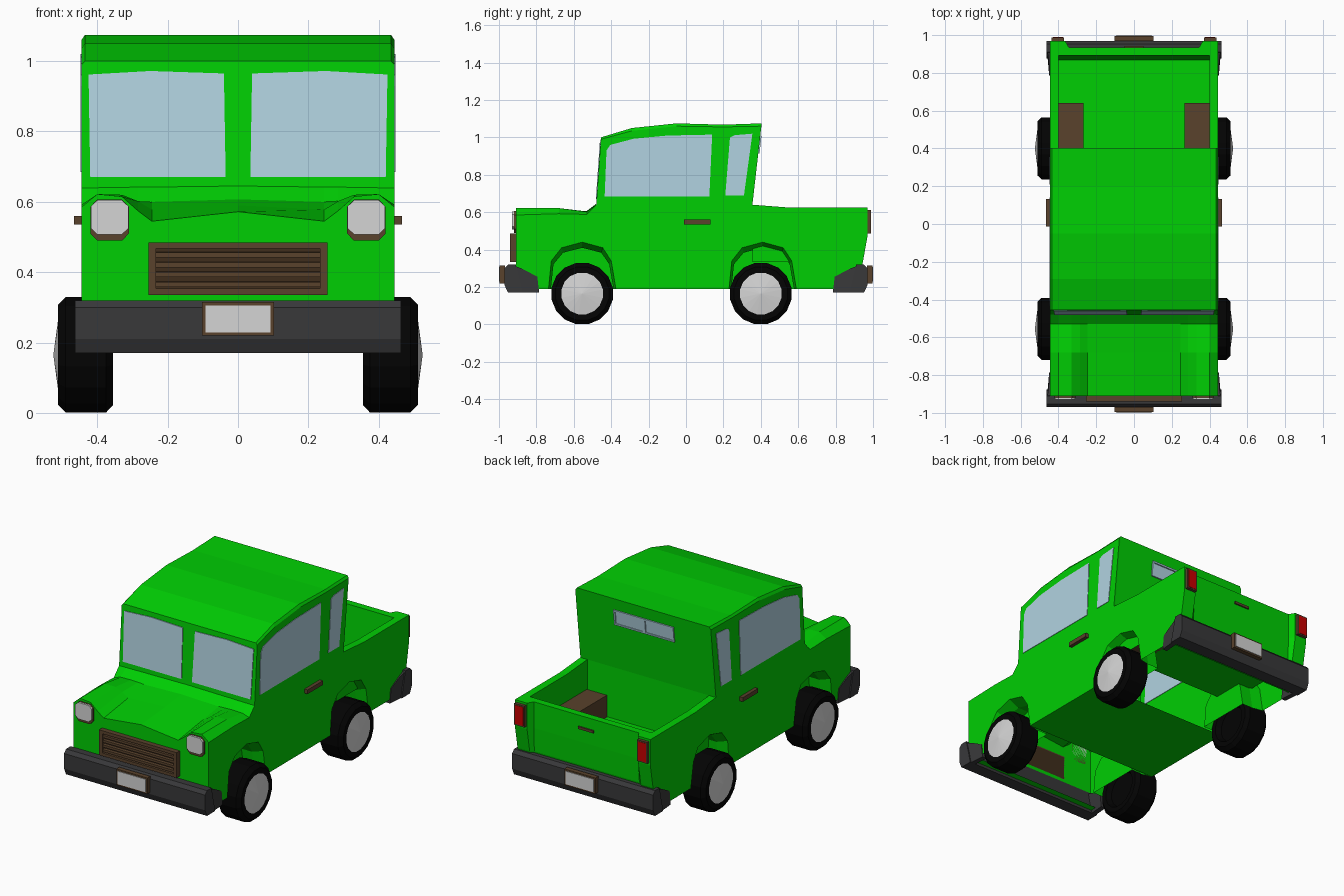
import bpy, bmesh, math
from mathutils import Vector

if "Cube" in bpy.data.objects:
    bpy.data.objects.remove(bpy.data.objects["Cube"])


def material(name, rgb):
    m = bpy.data.materials.new(name)
    m.use_nodes = True
    m.diffuse_color = (*rgb, 1)
    m.node_tree.nodes["Principled BSDF"].inputs["Base Color"].default_value = (*rgb, 1)
    return m


GREEN = material("green paint", (0, 0.62, 0.001))
GLASS = material("pale blue glass", (0.44, 0.65, 0.75))
BROWN = material("brown trim", (0.1, 0.054, 0.025))
DARK = material("dark brown", (0.05, 0.027, 0.012))
GREY = material("bumper grey", (0.04, 0.04, 0.042))
BLACK = material("tyre black", (0.001, 0.001, 0.001))
WHITE = material("light grey", (0.66, 0.66, 0.66))
RED = material("lamp red", (0.58, 0, 0))


def finish(bm, name, *mats):
    bmesh.ops.remove_doubles(bm, verts=bm.verts, dist=0.0005)
    bmesh.ops.recalc_face_normals(bm, faces=bm.faces)
    me = bpy.data.meshes.new(name)
    bm.to_mesh(me)
    bm.free()
    for m in mats:
        me.materials.append(m)
    ob = bpy.data.objects.new(name, me)
    bpy.context.collection.objects.link(ob)


def poly(bm, pts):
    bm.faces.new([bm.verts.new(p) for p in pts])


def sheet(bm, rows):
    """Skin of quads between rows of points."""
    vs = [[bm.verts.new(p) for p in r] for r in rows]
    for a, b in zip(vs, vs[1:]):
        for i in range(len(a) - 1):
            bm.faces.new((a[i], a[i + 1], b[i + 1], b[i]))


def prism(name, pts, off, mat):
    """Closed outline pushed along an offset."""
    bm = bmesh.new()
    off = Vector(off)
    a = [bm.verts.new(p) for p in pts]
    b = [bm.verts.new(Vector(p) + off) for p in pts]
    bm.faces.new(a)
    bm.faces.new(b)
    for i in range(len(a)):
        j = (i + 1) % len(a)
        bm.faces.new((a[i], a[j], b[j], b[i]))
    finish(bm, name, mat)


def box(name, x, y, z, mat):
    prism(name, [(x[0], y[0], z[0]), (x[1], y[0], z[0]),
                 (x[1], y[0], z[1]), (x[0], y[0], z[1])],
          (0, y[1] - y[0], 0), mat)


def mirrored(half):
    """Full width row from its x >= 0 half, which starts at x = 0."""
    return [(-x, y, z) for x, y, z in reversed(half[1:])] + half


W = 0.445
FLOOR = 0.19
NOSE = -0.91
WHEEL_Y = (-0.555, 0.41)
ARCH = [(-0.18, FLOOR), (-0.165, 0.34), (-0.11, 0.41), (0, 0.44),
        (0.11, 0.41), (0.155, 0.34), (0.18, FLOOR)]
arches = [[(c + y, z) for y, z in ARCH] for c in WHEEL_Y]
# Roof line: y, height along the middle, drop at the rounded-off side edge
ROOF = [(-0.48, 0.64, 0), (-0.455, 1.0, 0.01), (-0.29, 1.05, 0.015), (-0.05, 1.075, 0.015),
        (0.2, 1.068, 0.012), (0.403, 1.075, 0.015), (0.355, 0.64, 0)]
TAIL = [(0.97, 0.625), (0.97, 0.47), (0.945, 0.33), (0.9, FLOOR)]

# Hood rows: y, then heights from the middle out to the fender edge
HOOD_X = (0, 0.245, 0.285, 0.33, 0.4, W)
HOOD = [(NOSE, 0.572, 0.545, 0.575, 0.615, 0.622, 0.585),
        (-0.68, 0.59, 0.578, 0.602, 0.62, 0.622, 0.592),
        (-0.53, 0.607, 0.6, 0.602, 0.604, 0.602, 0.588),
        (-0.48, 0.645, 0.642, 0.642, 0.641, 0.64, 0.64)]

# Body shell
bm = bmesh.new()
hood_rows = [mirrored([(x, r[0], z) for x, z in zip(HOOD_X, r[1:])]) for r in HOOD]
sheet(bm, hood_rows)
poly(bm, hood_rows[0] + [(W, NOSE, FLOOR), (-W, NOSE, FLOOR)])
sheet(bm, [mirrored([(0, y, z), (0.435, y, z), (W, y, z - d)]) for y, z, d in ROOF])
# Floor pan and the short valances under the nose and tail
for y0, y1 in ((arches[0][-1][0], arches[1][0][0]), (NOSE, -0.84), (0.84, 0.9)):
    sheet(bm, [[(-W, y, FLOOR), (W, y, FLOOR)] for y in (y0, y1)])
outline = ([(NOSE, FLOOR)] + [(r[0], r[-1]) for r in HOOD]
           + [(y, z - d) for y, z, d in ROOF[1:]]
           + [(0.55, 0.625)] + TAIL + arches[1][::-1] + arches[0][::-1])
for s in (-1, 1):
    poly(bm, [(s * W, y, z) for y, z in outline])
    # Wheel wells, narrowing inward to a closed back
    for c, arch in zip(WHEEL_Y, arches):
        rim = [(s * W, y, z) for y, z in arch]
        back = [(s * 0.31, c + (y - c) * 0.93, FLOOR + (z - FLOOR) * 0.88) for y, z in arch]
        sheet(bm, [rim, [(s * 0.38, y, z) for x, y, z in back], back])
        poly(bm, back)

# Tailgate, set in between the rear posts
IN, BACK, BED = 0.4, 0.893, 0.335
recess = (0.035, 0.035, 0.015, 0)
tail_rows = [mirrored([(0, y - d, z), (0.345, y - d, z), (0.365, y, z), (W, y, z)])
             for (y, z), d in zip(TAIL, recess)]
lip = mirrored([(x, BACK, 0.625) for x in (0, 0.345, 0.365, IN)])
sheet(bm, [lip] + tail_rows)

# Bed rails, inner walls and floor
front = ROOF[-1][0]
foot = BACK - 0.025
for s in (-1, 1):
    sheet(bm, [[(s * W, y, z), (s * IN, top, z), (s * IN, low, BED)] for y, top, low, z in
               ((front, front, front, 0.64), (0.55, 0.55, 0.55, 0.625),
                (0.97, BACK, foot, 0.625))])
sheet(bm, [[(-IN, y, z), (IN, y, z)] for y, z in
           ((front, 0.64), (front, BED), (foot, BED), (BACK, 0.625))])
finish(bm, "body_shell", GREEN)


# Heights to positions on the sloped cab walls
def screen_y(z):
    return -0.48 + 0.025 * (z - 0.64) / 0.36


def rear_y(z):
    return 0.355 + 0.048 * (z - 0.64) / 0.435


for s, side in ((-1, "right"), (1, "left")):
    # Windscreen and framed rear window
    prism("windscreen_" + side, [(s * x, screen_y(z) - 0.004, z) for x, z in
          ((0.035, 0.67), (0.42, 0.67), (0.425, 0.962), (0.25, 0.972), (0.04, 0.965))],
          (0, 0.008, 0), GLASS)
    prism("rear_window_" + side, [(s * x, rear_y(z) - 0.003, z) for x, z in
          ((0.012, 0.925), (0.185, 0.925), (0.185, 0.995), (0.012, 0.995))],
          (0, 0.006, 0), GLASS)
    for z in (0.915, 0.997):
        prism("rear_window_rail_" + side, [(s * x, rear_y(h), h) for x, h in
              ((0, z), (0.197, z), (0.197, z + 0.01), (0, z + 0.01))], (0, 0.008, 0), GLASS)
    for x in (0, 0.187):
        prism("rear_window_post_" + side, [(s * u, rear_y(h), h) for u, h in
              ((x, 0.915), (x + 0.01, 0.915), (x + 0.01, 1.007), (x, 1.007))],
              (0, 0.008, 0), GLASS)

    # Side glass
    panes = {"door_window_": [(-0.435, 0.685), (-0.425, 0.93), (-0.405, 0.96), (-0.28, 0.993),
                              (-0.1, 1.01), (0.14, 1.015), (0.125, 0.685)],
             "quarter_window_": [(0.21, 0.69), (0.235, 1.0), (0.26, 1.012), (0.355, 1.02),
                                 (0.31, 0.69)]}
    for name, pts in panes.items():
        prism(name + side, [(s * (W - 0.003), y, z) for y, z in pts], (s * 0.006, 0, 0), GLASS)

    # Handles, bed wheel boxes and lamps
    box("door_handle_" + side, (s * W, s * 0.466), (-0.012, 0.132), (0.535, 0.56), BROWN)
    box("bed_wheel_box_" + side, (s * 0.268, s * 0.399), (front + 0.005, 0.64), (BED, 0.465), BROWN)
    box("tail_lamp_frame_" + side, (s * 0.37, s * 0.437), (0.95, 0.988), (0.485, 0.612), BROWN)
    box("tail_lamp_" + side, (s * 0.377, s * 0.43), (0.987, 0.99), (0.493, 0.604), RED)

    def lamp(cz, w, h):
        c = 0.65
        return [(s * 0.365 + w * a, NOSE, cz + h * b) for a, b in
                ((-1, -c), (-c, -1), (c, -1), (1, -c), (1, c), (c, 1), (-c, 1), (-1, c))]

    prism("headlamp_frame_" + side, lamp(0.548, 0.055, 0.058), (0, -0.01, 0), BROWN)
    prism("headlamp_" + side, lamp(0.556, 0.053, 0.049), (0, -0.02, 0), WHITE)

# Tailgate handle
box("tailgate_handle", (-0.05, 0.05), (0.925, 0.943), (0.546, 0.561), BROWN)

# Grille
box("grille_back", (-0.25, 0.25), (NOSE - 0.008, NOSE), (0.34, 0.48), DARK)
for z in (0.335, 0.467):
    box("grille_rail", (-0.255, 0.255), (-0.94, NOSE), (z, z + 0.018), BROWN)
for x in (-0.255, 0.233):
    box("grille_post", (x, x + 0.022), (-0.94, NOSE), (0.335, 0.485), BROWN)
for i in range(4):
    z = 0.362 + i * 0.028
    prism("grille_slat", [(-0.235, y, h) for y, h in
          ((NOSE, z + 0.012), (-0.935, z + 0.01), (-0.935, z - 0.004), (NOSE, z))],
          (0.47, 0, 0), BROWN)

# Bumpers with wrapped ends, and number plates
for f, end in ((-1, "front"), (1, "rear")):
    bar = [(0.91, 0.32), (0.952, 0.32), (0.97, 0.3), (0.97, 0.21), (0.952, 0.17), (0.875, 0.17)]
    prism(end + "_bumper", [(-0.463, f * y, z) for y, z in bar], (0.926, 0, 0), GREY)
    wing = [(0.93, 0.32), (0.87, 0.295), (0.795, 0.255), (0.785, 0.17), (0.93, 0.17)]
    for s in (-1, 1):
        prism(end + "_bumper_end", [(s * (0.449 + max(0, y - 0.85) * 0.16), f * y, z)
                                    for y, z in wing], (-s * 0.03, 0, 0), GREY)
    box(end + "_plate_frame", (-0.102, 0.102), (f * 0.968, f * 0.996), (0.22, 0.315), BROWN)
    box(end + "_plate", (-0.092, 0.092), (f * 0.996, f), (0.229, 0.306), WHITE)

# Wheels: tyre and domed hub turned from one profile
PROFILE = [(0.385, 0), (0.385, 0.1), (0.355, 0.115), (0.355, 0.145), (0.375, 0.167),
           (0.49, 0.167), (0.512, 0.145), (0.51, 0.113), (0.525, 0)]
SIDES = 16
for wy, end in zip((-0.555, 0.4), ("front", "rear")):
    for s, side in ((-1, "right"), (1, "left")):
        bm = bmesh.new()
        rows = []
        for i in range(SIDES + 1):
            a = math.tau * (i + 0.5) / SIDES
            rows.append([(s * x, wy + r * math.cos(a), 0.165 + r * math.sin(a))
                         for x, r in PROFILE])
        sheet(bm, rows)
        bmesh.ops.remove_doubles(bm, verts=bm.verts, dist=0.0005)
        for face in bm.faces:
            if abs(face.calc_center_median().x) > 0.5115 and len(face.verts) == 3:
                face.material_index = 1
        finish(bm, end + "_wheel_" + side, BLACK, WHITE)
